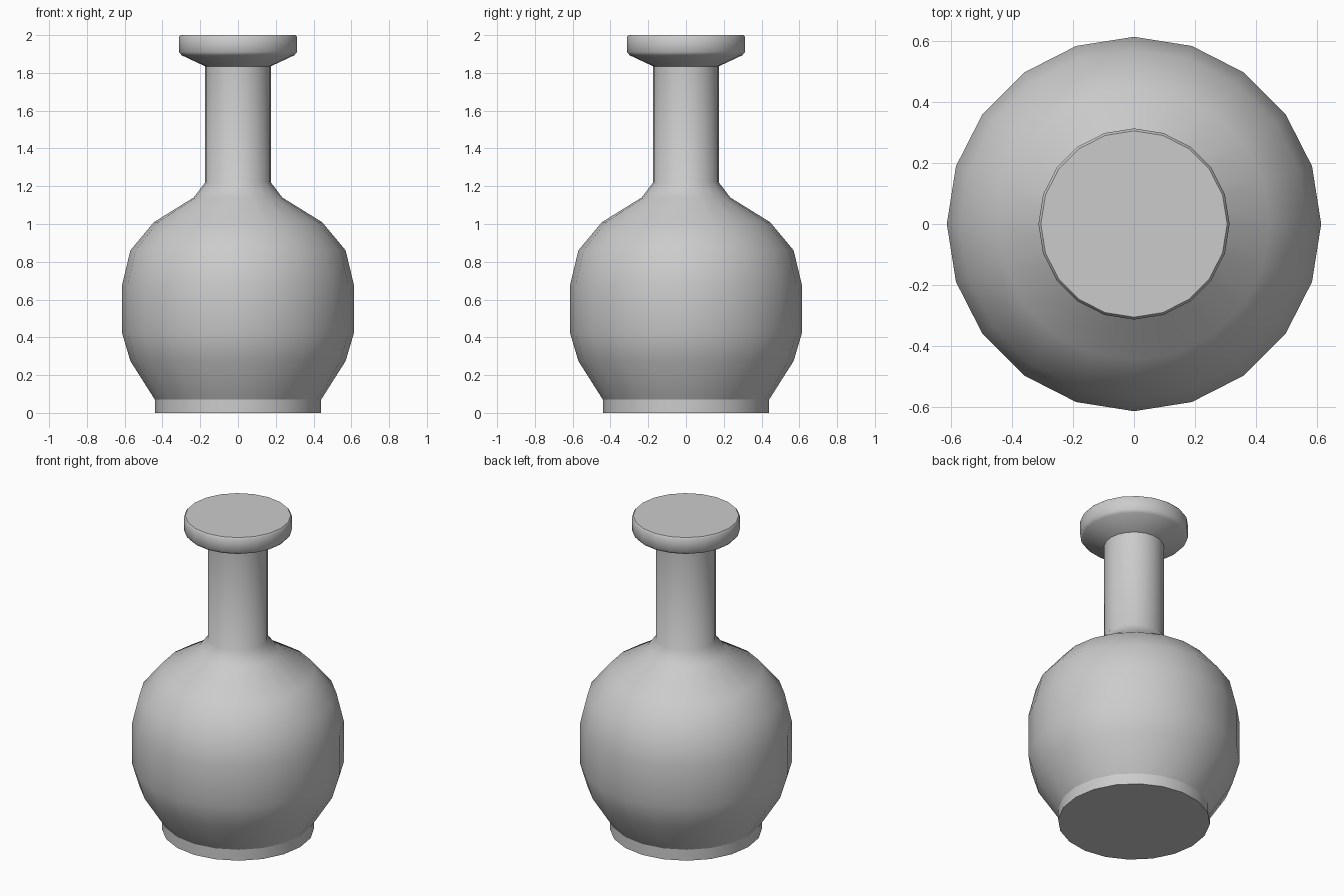
import bpy, bmesh, math

if "Cube" in bpy.data.objects:
    bpy.data.objects.remove(bpy.data.objects["Cube"])

SIDES = 20
# profile from foot to lip: radius, height, sharp ring
profile = [
    (0.44, 0.0, True), (0.44, 0.07, True),            # foot
    (0.57, 0.275, False), (0.613, 0.42, False),       # belly
    (0.613, 0.68, False), (0.57, 0.86, False),
    (0.445, 1.01, False), (0.235, 1.14, False),       # shoulder
    (0.174, 1.22, False), (0.174, 1.835, True),       # neck
    (0.298, 1.893, False), (0.313, 1.91, False),      # lip
    (0.313, 1.99, False), (0.305, 2.0, True),
]

bm = bmesh.new()
rings = []
for r, z, sharp in profile:
    rings.append([bm.verts.new((r * math.cos(2 * math.pi * i / SIDES),
                                r * math.sin(2 * math.pi * i / SIDES), z))
                  for i in range(SIDES)])

# side walls
for a, b in zip(rings, rings[1:]):
    for i in range(SIDES):
        j = (i + 1) % SIDES
        bm.faces.new((a[i], a[j], b[j], b[i]))

# closed bottom and top
bm.faces.new(rings[0][::-1])
bm.faces.new(rings[-1])

for f in bm.faces:
    f.smooth = True
for ring, (r, z, sharp) in zip(rings, profile):
    if sharp:
        for i in range(SIDES):
            bm.edges.get((ring[i], ring[(i + 1) % SIDES])).smooth = False

mesh = bpy.data.meshes.new("bottle")
bm.to_mesh(mesh)
bm.free()
bottle = bpy.data.objects.new("bottle", mesh)
bpy.context.collection.objects.link(bottle)
